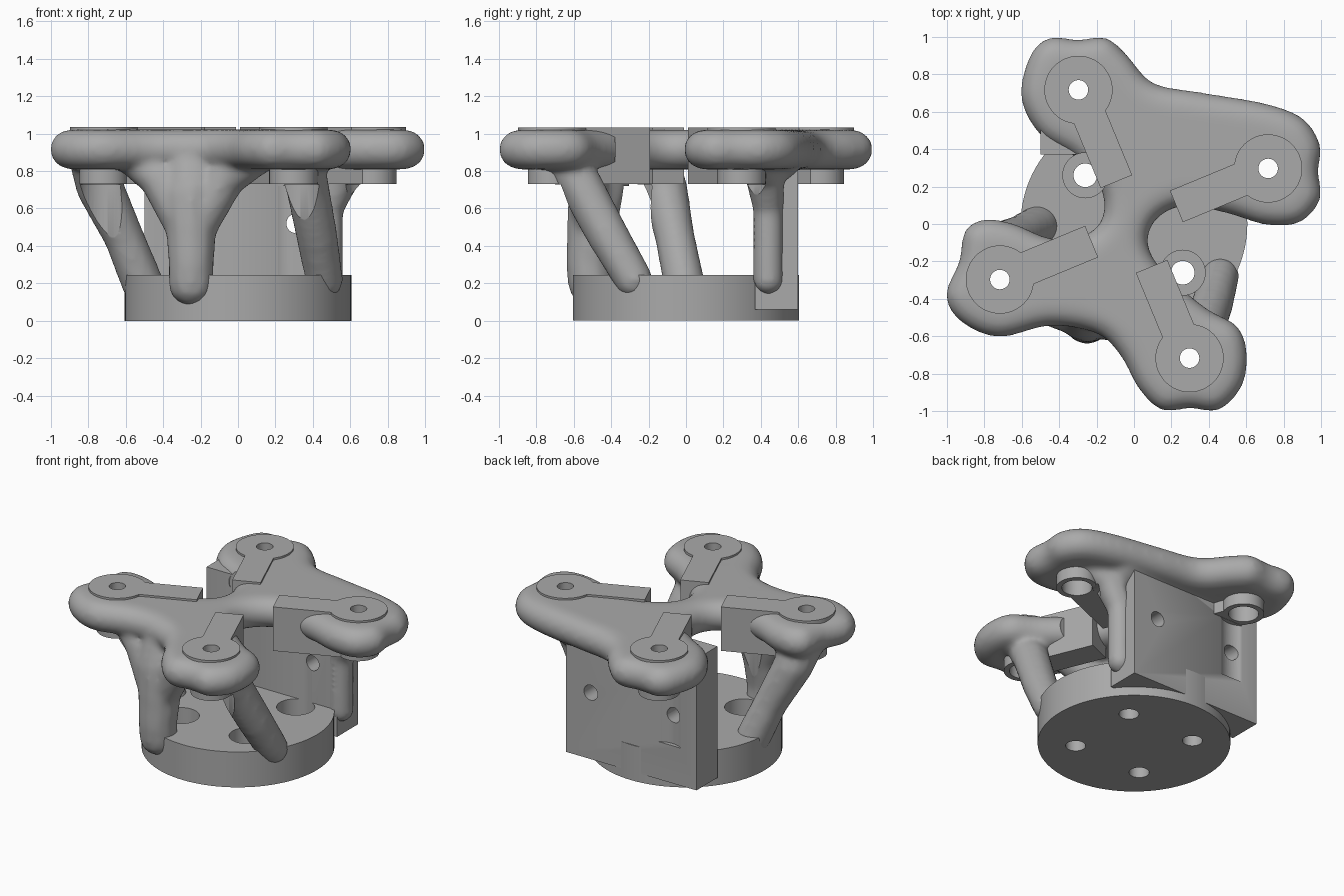
import bpy, bmesh, math
from mathutils import Vector, Matrix

default = bpy.data.objects.get("Cube")
if default:
    bpy.data.objects.remove(default, do_unlink=True)

grey = bpy.data.materials.new("plain_grey")
grey.use_nodes = True
grey.diffuse_color = (0.4, 0.4, 0.4, 1)
grey.node_tree.nodes["Principled BSDF"].inputs["Base Color"].default_value = grey.diffuse_color


def finish(name, bm):
    """Turn a bmesh into a named object."""
    bmesh.ops.recalc_face_normals(bm, faces=bm.faces[:])
    mesh = bpy.data.meshes.new(name)
    bm.to_mesh(mesh)
    bm.free()
    mesh.materials.append(grey)
    obj = bpy.data.objects.new(name, mesh)
    bpy.context.collection.objects.link(obj)
    return obj


def activate(obj):
    bpy.ops.object.select_all(action="DESELECT")
    obj.select_set(True)
    bpy.context.view_layer.objects.active = obj


def apply_modifier(obj, kind, **settings):
    mod = obj.modifiers.new(kind, kind)
    for key, value in settings.items():
        setattr(mod, key, value)
    activate(obj)
    bpy.ops.object.modifier_apply(modifier=mod.name)


def boolean(obj, other, operation="DIFFERENCE"):
    apply_modifier(obj, "BOOLEAN", object=other, operation=operation, solver="EXACT")


def loft(bm, rings):
    """Skin a stack of closed rings and cap both ends."""
    rows = [[bm.verts.new(p) for p in ring] for ring in rings]
    count = len(rows[0])
    for low, high in zip(rows, rows[1:]):
        for i in range(count):
            j = (i + 1) % count
            bm.faces.new((low[i], low[j], high[j], high[i]))
    bm.faces.new(rows[0][::-1])
    bm.faces.new(rows[-1])


def lathe(bm, profile, x=0, y=0, steps=48):
    """Turn (radius, height) pairs around a vertical axis."""
    turns = [math.tau * i / steps for i in range(steps)]
    loft(bm, [[(x + r * math.cos(a), y + r * math.sin(a), z) for a in turns]
              for r, z in profile])


def box(bm, size, matrix):
    bmesh.ops.create_cube(bm, size=1, matrix=matrix @ Matrix.Diagonal((*size, 1)))


def limb(bm, points, steps=10):
    """Chain of balls swept between (x, y, z, radius) points."""
    for start, end in zip(points, points[1:]):
        for i in range(steps + 1):
            p = Vector(start).lerp(Vector(end), i / steps)
            bmesh.ops.create_icosphere(bm, subdivisions=2, radius=p[3],
                                       matrix=Matrix.Translation(p.xyz))


def smooth_loop(points, steps=5):
    """Closed Catmull-Rom curve through 2D points."""
    pts = [Vector(p) for p in points]
    out = []
    for i in range(len(pts)):
        a, b, c, d = (pts[(i + k - 1) % len(pts)] for k in range(4))
        for s in range(steps):
            t = s / steps
            out.append(0.5 * (2 * b + (c - a) * t + (2 * a - 5 * b + 4 * c - d) * t * t
                              + (3 * b - a - 3 * c + d) * t ** 3))
    return out


# Four pads stand on a ring, a quarter turn apart
pad_ring = 0.775
pad_angles = [math.radians(22.5 + 90 * k) for k in range(4)]
pad_centres = [(pad_ring * math.cos(a), pad_ring * math.sin(a)) for a in pad_angles]

# Rounded four-lobed top web, listed clockwise
outline = [
    (-.45, .99), (-.3, .98), (-.15, .99), (-.04, .9), (.1, .75), (.35, .7), (.7, .64),
    (.9, .56), (.99, .42), (.98, .28), (.99, .13), (.88, .01), (.7, 0), (.5, .06),
    (.27, .1), (.12, .03), (.07, -.1), (.15, -.25), (.38, -.45), (.55, -.55),
    (.6, -.7), (.57, -.87), (.45, -.99), (.3, -.98), (.15, -.99), (.03, -.88),
    (-.07, -.7), (-.2, -.58), (-.45, -.54), (-.72, -.6), (-.92, -.52), (-1, -.38),
    (-.93, -.2), (-.9, -.04), (-.8, .02), (-.65, 0), (-.45, -.08), (-.28, -.07),
    (-.17, .02), (-.17, .18), (-.3, .35), (-.5, .48), (-.6, .68), (-.55, .9)]
loop = smooth_loop(outline)
inward = []
for i, p in enumerate(loop):
    tangent = (loop[(i + 1) % len(loop)] - loop[i - 1]).normalized()
    inward.append(Vector((tangent.y, -tangent.x)))
rings = []
for k in range(9):
    t = math.pi * (k / 8 - 0.5)
    inset = 0.11 * (1 - math.cos(t)) - 0.005
    rings.append([(*(p + n * inset), 0.915 + 0.106 * math.sin(t))
                  for p, n in zip(loop, inward)])
bm = bmesh.new()
loft(bm, rings)

# Organic legs and branches that flow out of the web
limb(bm, [(-.25, -.42, .86, .15), (-.25, -.47, .68, .16), (-.25, -.5, .5, .14),
          (-.25, -.52, .3, .125), (-.25, -.51, .2, .125)])
limb(bm, [(-.58, -.38, .9, .11), (-.42, -.45, .76, .11), (-.28, -.5, .5, .11)])
limb(bm, [(.12, -.6, .9, .11), (-.07, -.53, .76, .11), (-.22, -.5, .5, .11)])
limb(bm, [(.32, -.68, .9, .13), (.37, -.56, .72, .12), (.42, -.42, .46, .115),
          (.46, -.28, .22, .105)])
limb(bm, [(-.76, -.2, .88, .15), (-.74, -.12, .72, .13), (-.61, -.06, .45, .11),
          (-.51, -.01, .2, .115)])
limb(bm, [(.7, .36, .9, .12), (.55, .42, .78, .11), (.48, .44, .6, .085),
          (.48, .44, .22, .085)])
limb(bm, [(-.3, .5, .88, .11), (.5, .49, .87, .13)])
body = finish("organic_bracket", bm)
apply_modifier(body, "REMESH", mode="VOXEL", voxel_size=0.018)
apply_modifier(body, "SMOOTH", factor=0.5, iterations=12)

# Round base
bm = bmesh.new()
lathe(bm, [(.605, 0), (.605, .245)], steps=96)
base = finish("round_base", bm)

# Upright mounting wall at the back
bm = bmesh.new()
box(bm, (1, .23, .91), Matrix.Translation((0, .485, .515)))
wall = finish("back_wall", bm)

# Keyed pads: disc on top, radial key and collar underneath
pads = []
for angle, (x, y) in zip(pad_angles, pad_centres):
    bm = bmesh.new()
    lathe(bm, [(.13, .73), (.13, 1.0), (.182, 1.0), (.182, 1.034)], x, y)
    pad = finish("keyed_pad", bm)
    bm = bmesh.new()
    box(bm, (.52, .182, .304), Matrix.Rotation(angle, 4, "Z") @ Matrix.Translation((.505, 0, .882)))
    key = finish("key_helper", bm)
    boolean(pad, key, "UNION")
    bpy.data.objects.remove(key, do_unlink=True)
    pads.append(pad)

# Stepped screw bores through the pads, with clearance below
bm = bmesh.new()
for x, y in pad_centres:
    lathe(bm, [(.145, .32), (.145, .728), (.095, .728), (.095, .92), (.052, .92), (.052, 1.2)], x, y)
pad_bores = finish("pad_bore_cutter", bm)

# Counterbored base holes, open to the top where the web leaves room
bm = bmesh.new()
for x in (-.26, .26):
    for y in (-.26, .26):
        top = 1.2 if x * y < 0 else .72
        lathe(bm, [(.063, -.1), (.063, .12), (.12, .12), (.12, top)], x, y)
base_bores = finish("base_bore_cutter", bm)

# Two level holes through the wall
bm = bmesh.new()
for x in (-.31, .31):
    bmesh.ops.create_cone(bm, cap_ends=True, segments=32, radius1=.052, radius2=.052, depth=.5,
                          matrix=Matrix.Translation((x, .5, .52)) @ Matrix.Rotation(math.pi / 2, 4, "X"))
wall_bores = finish("wall_bore_cutter", bm)

jobs = [(body, (pad_bores, base_bores, wall_bores)), (base, (base_bores,)),
        (wall, (base_bores, pad_bores, wall_bores))] + [(pad, (pad_bores,)) for pad in pads]
for obj, cutters in jobs:
    for cutter in cutters:
        boolean(obj, cutter)
    activate(obj)
    bpy.ops.object.shade_smooth_by_angle(angle=math.radians(35))
for cutter in (pad_bores, base_bores, wall_bores):
    bpy.data.objects.remove(cutter, do_unlink=True)
